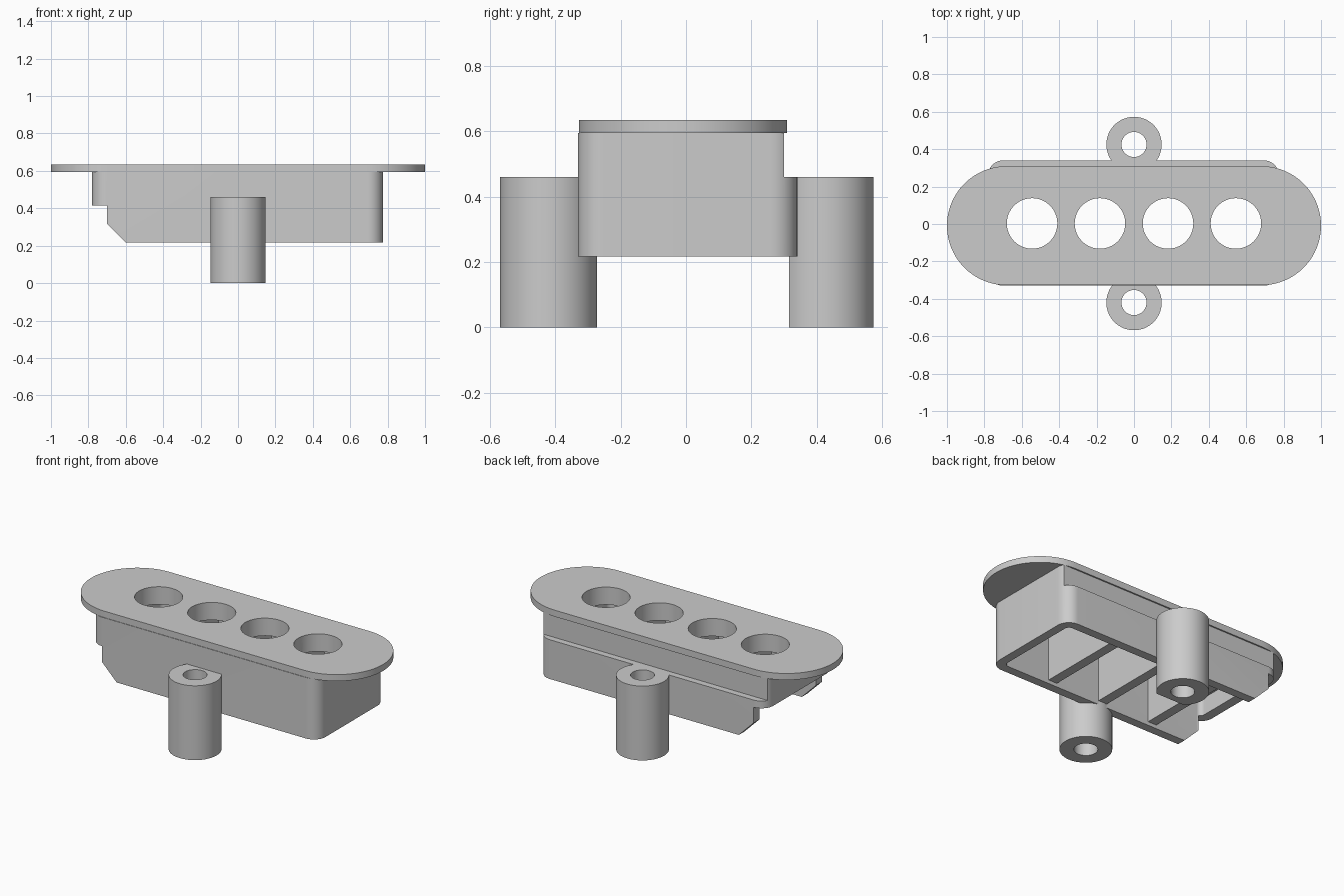
import bpy, bmesh, math
from mathutils import Vector

cube = bpy.data.objects.get("Cube")
if cube:
    bpy.data.objects.remove(cube, do_unlink=True)

grey = bpy.data.materials.new("plain grey")
grey.use_nodes = True
COLOUR = (0.6, 0.6, 0.6, 1)
grey.diffuse_color = COLOUR
grey.node_tree.nodes["Principled BSDF"].inputs["Base Color"].default_value = COLOUR


def prism(name, points, depth):
    """Extrude a closed 3D outline along a vector."""
    bm = bmesh.new()
    face = bm.faces.new([bm.verts.new(p) for p in points])
    new = bmesh.ops.extrude_face_region(bm, geom=[face])["geom"]
    bmesh.ops.translate(bm, vec=Vector(depth),
                        verts=[v for v in new if isinstance(v, bmesh.types.BMVert)])
    bmesh.ops.recalc_face_normals(bm, faces=bm.faces)
    mesh = bpy.data.meshes.new(name)
    bm.to_mesh(mesh)
    bm.free()
    mesh.materials.append(grey)
    ob = bpy.data.objects.new(name, mesh)
    bpy.context.collection.objects.link(ob)
    return ob


def slab(name, x0, x1, y0, y1, z0, z1, r=0, steps=12):
    """Upright block with rounded plan corners."""
    if r == 0:
        plan = [(x0, y0), (x1, y0), (x1, y1), (x0, y1)]
    else:
        plan = []
        corners = [(x1 - r, y1 - r), (x0 + r, y1 - r), (x0 + r, y0 + r), (x1 - r, y0 + r)]
        for k, (cx, cy) in enumerate(corners):
            for i in range(steps + 1):
                a = (k + i / steps) * math.pi / 2
                plan.append((cx + r * math.cos(a), cy + r * math.sin(a)))
    return prism(name, [(x, y, z0) for x, y in plan], (0, 0, z1 - z0))


def tube(name, x, y, r, z0, z1, n=64):
    ring = [(x + r * math.cos(2 * math.pi * i / n), y + r * math.sin(2 * math.pi * i / n), z0)
            for i in range(n)]
    return prism(name, ring, (0, 0, z1 - z0))


def cut(ob, *cutters):
    for c in cutters:
        c.hide_render = True
        mod = ob.modifiers.new(c.name, "BOOLEAN")
        mod.operation, mod.solver, mod.object = "DIFFERENCE", "EXACT", c
    bpy.context.view_layer.objects.active = ob
    for mod in list(ob.modifiers):
        bpy.ops.object.modifier_apply(modifier=mod.name)
    for c in cutters:
        bpy.data.objects.remove(c, do_unlink=True)


hole_x = [-0.545, -0.182, 0.182, 0.545]


def hole_cutters():
    return [tube("hole_cutter", x, 0.003, 0.135, 0.4, 0.8) for x in hole_x]


parts = []

# Top plate with four round holes
plate = slab("top_plate", -1, 1, -0.327, 0.309, 0.594, 0.634, 0.3179, 24)
cut(plate, *hole_cutters())
parts.append(plate)

# Hollow body: open bottom, ledge along the back, stepped and chamfered end
body = slab("body", -0.78, 0.775, -0.33, 0.34, 0.217, 0.594, 0.08)
cavity = slab("cavity_cutter", -0.72, 0.72, -0.275, 0.285, 0.1, 0.525, 0.03)
ledge = slab("ledge_cutter", -1, 1, 0.3, 0.5, 0.46, 0.7)
step = [(-0.9, 0.1), (-0.6, 0.1), (-0.6, 0.217), (-0.7, 0.317), (-0.7, 0.415), (-0.9, 0.415)]
end = prism("end_cutter", [(x, -0.5, z) for x, z in step], (0, 1, 0))
cut(body, cavity, ledge, end, *hole_cutters())
parts.append(body)

# Cross ribs between the holes
for i, x in enumerate((-0.364, 0, 0.364)):
    parts.append(slab(f"rib_{i + 1}", x - 0.03, x + 0.03, -0.29, 0.292, 0.24, 0.54))

# Mounting posts with through holes
for name, y in (("front_post", -0.42), ("back_post", 0.425)):
    post = tube(name, 0, y, 0.148, 0, 0.46)
    cutters = [tube("bore_cutter", 0, y, 0.067, -0.1, 0.6)]
    if y > 0:
        cutters.append(slab("flat_cutter", -0.3, 0.3, 0, 0.315, -0.1, 0.6))
    cut(post, *cutters)
    parts.append(post)

# Smooth the curved walls, keep the edges sharp
bpy.ops.object.select_all(action="DESELECT")
for ob in parts:
    ob.select_set(True)
bpy.context.view_layer.objects.active = plate
bpy.ops.object.shade_smooth_by_angle(angle=math.radians(30))
